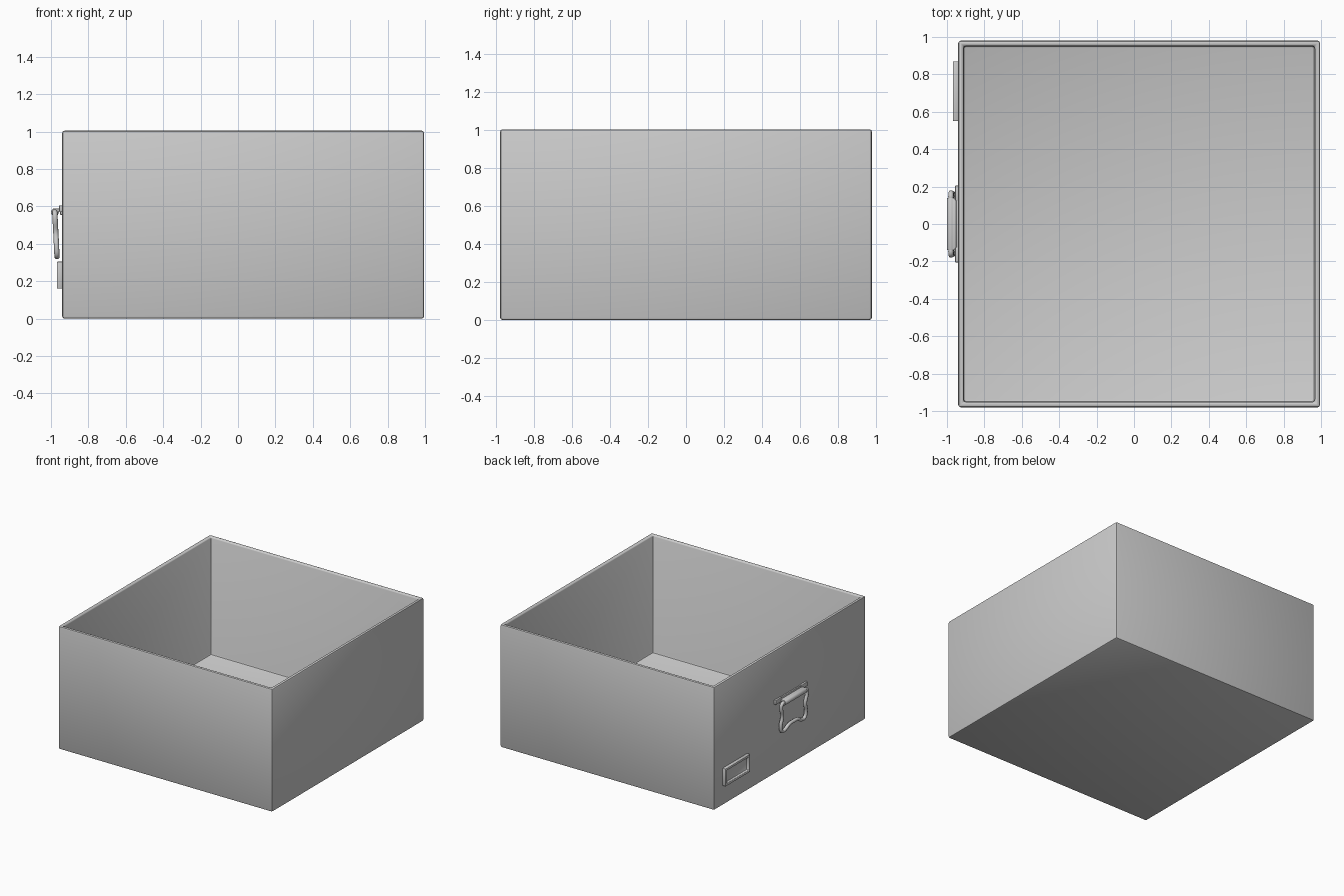
import bpy, bmesh, math
from mathutils import Vector

if "Cube" in bpy.data.objects:
    bpy.data.objects.remove(bpy.data.objects["Cube"])

WALL_X = -0.94   # outer face that carries the fittings


def finish(obj, bevel=0.0, segments=2):
    bpy.ops.object.select_all(action='DESELECT')
    obj.select_set(True)
    bpy.context.view_layer.objects.active = obj
    if bevel:
        m = obj.modifiers.new("bevel", 'BEVEL')
        m.width, m.segments, m.limit_method = bevel, segments, 'ANGLE'
        bpy.ops.object.modifier_apply(modifier="bevel")
    bpy.ops.object.shade_smooth_by_angle(angle=math.radians(40))


def block(name, lo, hi, bevel=0.0):
    lo, hi = Vector(lo), Vector(hi)
    bpy.ops.mesh.primitive_cube_add(size=1, location=(lo + hi) / 2)
    obj = bpy.context.object
    obj.name = name
    obj.scale = hi - lo
    bpy.ops.object.transform_apply(location=True, rotation=False, scale=True)
    if bevel:
        finish(obj, bevel)
    return obj


def hollow(obj, normal, rim, depth):
    """Inset the face pointing along normal and push it inwards."""
    bm = bmesh.new()
    bm.from_mesh(obj.data)
    bm.normal_update()
    n = Vector(normal)
    face = max(bm.faces, key=lambda f: f.normal.dot(n))
    bmesh.ops.inset_region(bm, faces=[face], thickness=rim)
    inner = bmesh.ops.extrude_face_region(bm, geom=[face])
    verts = [g for g in inner['geom'] if isinstance(g, bmesh.types.BMVert)]
    bmesh.ops.translate(bm, verts=verts, vec=-n * depth)
    if face.is_valid:
        bmesh.ops.delete(bm, geom=[face], context='FACES_ONLY')
    bmesh.ops.recalc_face_normals(bm, faces=bm.faces)
    bm.to_mesh(obj.data)
    bm.free()


# Open box with a softly bevelled rim
box = block("open_box", (WALL_X, -0.98, 0), (0.995, 0.98, 1.005))
hollow(box, (0, 0, 1), 0.04, 0.965)
finish(box, 0.013, 2)

# Label holder: raised frame with a recessed window
frame = block("label_holder", (-0.968, 0.55, 0.16), (WALL_X + 0.002, 0.87, 0.305))
hollow(frame, (-1, 0, 0), 0.028, 0.022)
finish(frame, 0.005, 2)

# Handle mount: back plate, strap over the barrel, end tabs
block("handle_plate", (-0.951, -0.14, 0.555), (WALL_X + 0.002, 0.14, 0.602), 0.003)
block("handle_strap", (-0.976, -0.14, 0.573), (-0.945, 0.14, 0.588), 0.003)
for side, name in ((1, "back_tab"), (-1, "front_tab")):
    a, b = sorted((side * 0.125, side * 0.205))
    block(name, (-0.956, a, 0.57), (WALL_X + 0.002, b, 0.606), 0.003)

# Barrel the handle turns in
bpy.ops.mesh.primitive_cylinder_add(vertices=24, radius=0.021, depth=0.28,
                                    location=(-0.979, 0, 0.569),
                                    rotation=(math.pi / 2, 0, 0))
bpy.context.object.name = "handle_barrel"
finish(bpy.context.object, 0.003)

# Swinging bail: half path in (x, y, z), mirrored in y
half = [(-0.979, 0.125, 0.569), (-0.979, 0.158, 0.566), (-0.978, 0.167, 0.54),
        (-0.974, 0.148, 0.46), (-0.970, 0.163, 0.38), (-0.968, 0.145, 0.336),
        (-0.968, 0.105, 0.336), (-0.969, 0.055, 0.36)]
path = half + [(-0.969, 0, 0.364)] + [(x, -y, z) for x, y, z in reversed(half)]
curve = bpy.data.curves.new("handle_bail", 'CURVE')
curve.dimensions = '3D'
curve.bevel_depth = 0.014
curve.bevel_resolution = 3
curve.use_fill_caps = True
spline = curve.splines.new('BEZIER')
spline.resolution_u = 5
spline.bezier_points.add(len(path) - 1)
for p, co in zip(spline.bezier_points, path):
    p.co = co
    p.handle_left_type = p.handle_right_type = 'AUTO'
bail = bpy.data.objects.new("handle_bail", curve)
bpy.context.collection.objects.link(bail)
bpy.ops.object.select_all(action='DESELECT')
bail.select_set(True)
bpy.context.view_layer.objects.active = bail
bpy.ops.object.convert(target='MESH')
finish(bpy.context.object)
